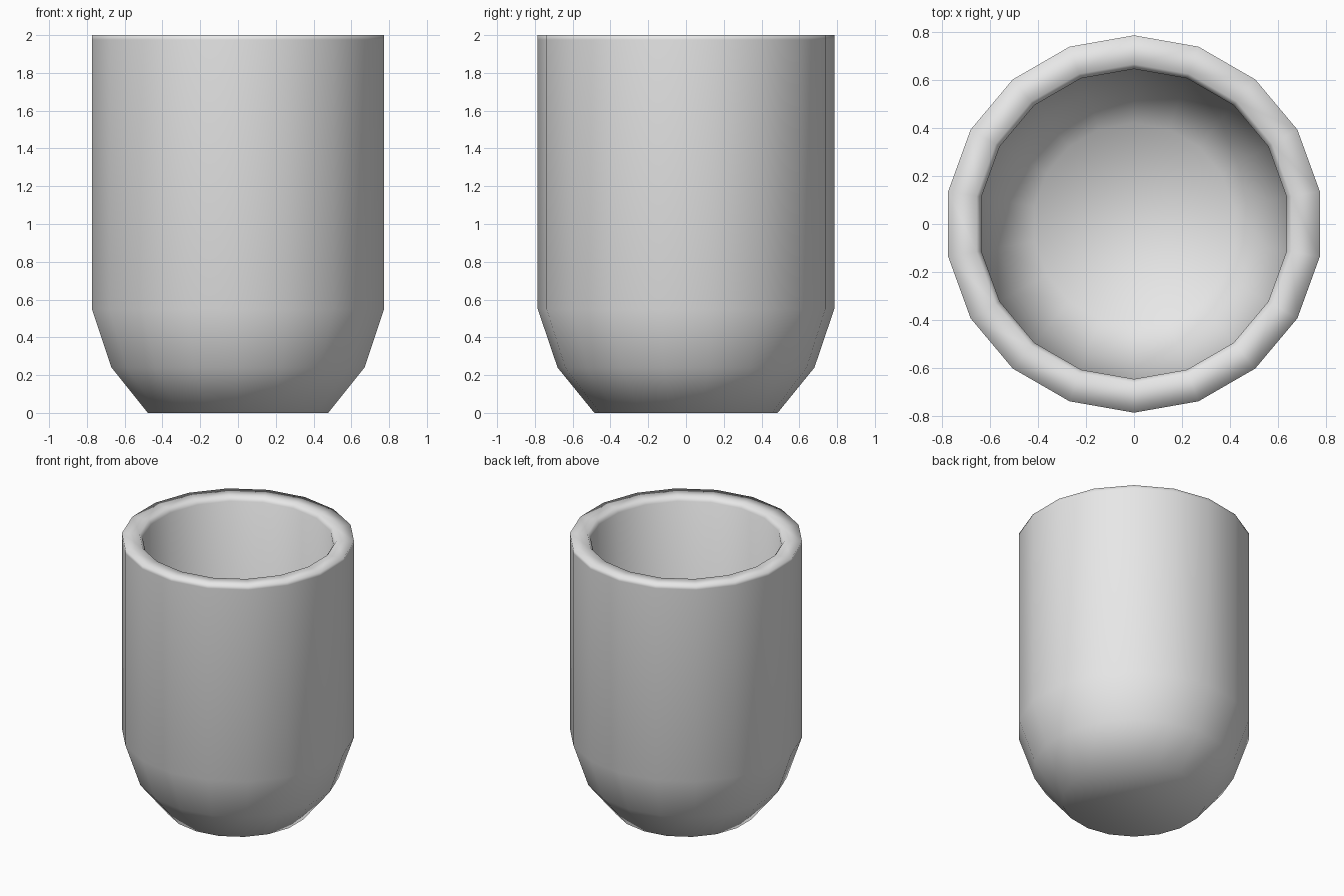
import bpy
import bmesh
from math import pi

cube = bpy.data.objects.get("Cube")
if cube:
    bpy.data.objects.remove(cube, do_unlink=True)

SIDES = 18

grey = bpy.data.materials.new("light_grey")
grey.use_nodes = True
colour = (0.8, 0.8, 0.8, 1.0)
grey.diffuse_color = colour
grey.node_tree.nodes["Principled BSDF"].inputs["Base Color"].default_value = colour

# Cup profile (radius, height): outer base, outer wall, rim, inner wall, inner floor
profile = [
    (0.485, 0.0), (0.68, 0.24), (0.785, 0.55), (0.785, 1.975), (0.785, 2.0),
    (0.665, 2.0), (0.645, 1.97), (0.645, 0.6), (0.57, 0.32), (0.42, 0.12),
]

# Turn the profile around the z axis
bm = bmesh.new()
points = [bm.verts.new((0, r, z)) for r, z in profile]
edges = [bm.edges.new(pair) for pair in zip(points, points[1:])]
bmesh.ops.spin(bm, geom=points + edges, cent=(0, 0, 0), axis=(0, 0, 1),
               angle=2 * pi, steps=SIDES)
bmesh.ops.remove_doubles(bm, verts=bm.verts[:], dist=0.001)

# Close the base and the inner floor
bmesh.ops.holes_fill(bm, edges=[e for e in bm.edges if e.is_boundary], sides=SIDES)
bmesh.ops.recalc_face_normals(bm, faces=bm.faces[:])
for face in bm.faces:
    face.smooth = True

mesh = bpy.data.meshes.new("cup")
bm.to_mesh(mesh)
bm.free()
mesh.materials.append(grey)
cup = bpy.data.objects.new("cup", mesh)
bpy.context.collection.objects.link(cup)
